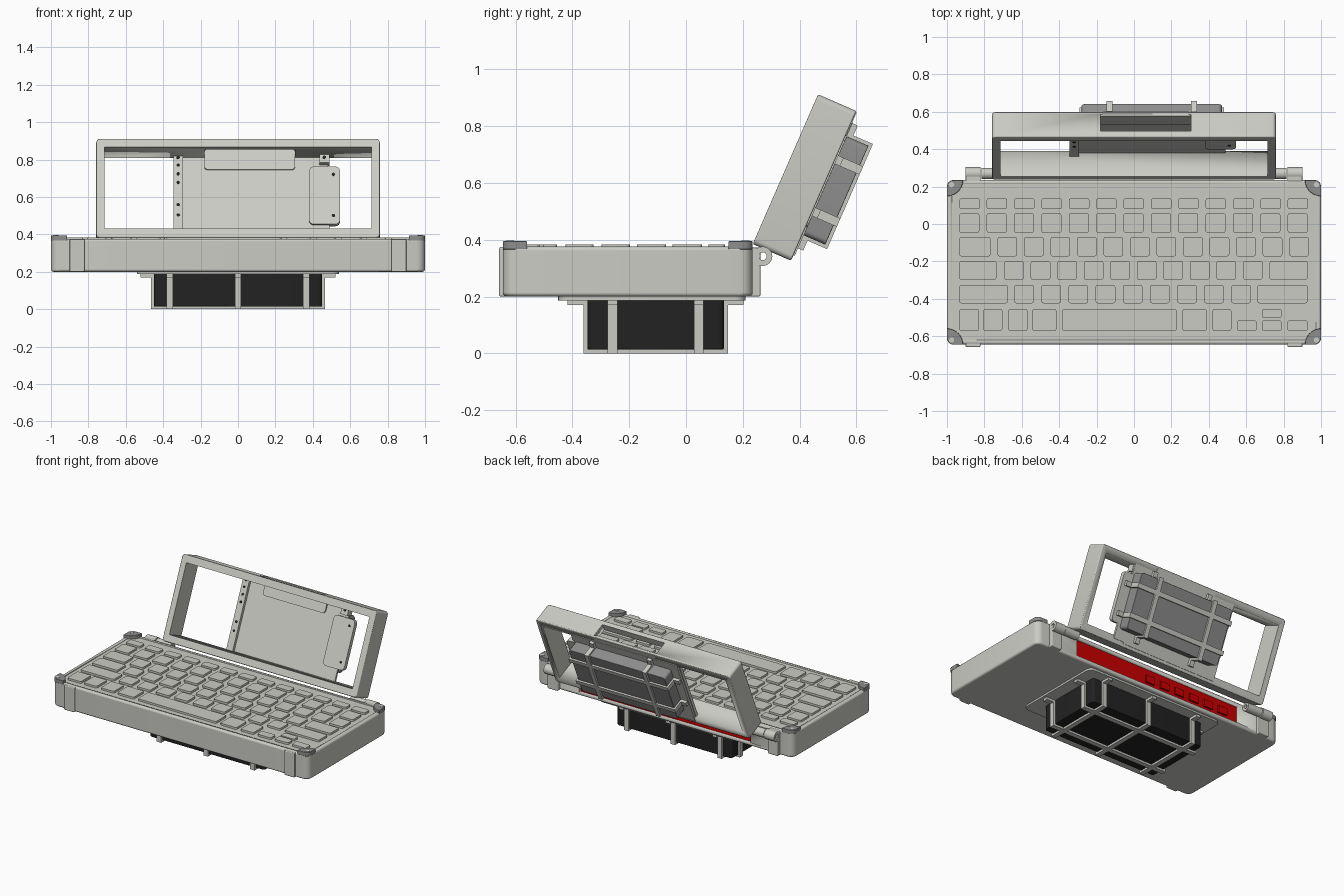
import bpy, bmesh, math
from mathutils import Matrix, Vector

if "Cube" in bpy.data.objects:
    bpy.data.objects.remove(bpy.data.objects["Cube"])


def material(name, rgb):
    m = bpy.data.materials.new(name)
    m.diffuse_color = (*rgb, 1)
    m.use_nodes = True
    m.node_tree.nodes["Principled BSDF"].inputs["Base Color"].default_value = m.diffuse_color
    return m


LIGHT = material("light grey", (0.60, 0.60, 0.56))
MID = material("mid grey", (0.27, 0.27, 0.27))
BLACK = material("black", (0.016, 0.016, 0.016))
RED = material("red", (0.60, 0.0, 0.0))

I = Matrix.Identity(4)
# screen frame space: x across, y through the thickness, z up the slope
SCREEN = Matrix.Translation((0, 0.235, 0.385)) @ Matrix.Rotation(-0.4115, 4, 'X')
# cage spaces: z points out from the mounting surface
UNDER = Matrix.Translation((0, -0.107, 0.19)) @ Matrix.Rotation(math.pi, 4, 'X')
BEHIND = SCREEN @ Matrix.Translation((0.095, 0.152, 0.29)) @ Matrix.Rotation(-math.pi / 2, 4, 'X')


def finish(name, bm, mat, mx=I, edge=0):
    bmesh.ops.recalc_face_normals(bm, faces=bm.faces)
    me = bpy.data.meshes.new(name)
    bm.to_mesh(me)
    bm.free()
    me.materials.append(mat)
    ob = bpy.data.objects.new(name, me)
    bpy.context.collection.objects.link(ob)
    ob.matrix_world = mx
    bpy.context.view_layer.objects.active = ob
    ob.select_set(True)
    bpy.ops.object.shade_smooth_by_angle(angle=math.radians(32))
    ob.select_set(False)
    if edge:
        b = ob.modifiers.new("edge", 'BEVEL')
        b.width, b.segments, b.limit_method = edge, 3, 'ANGLE'
        b.angle_limit = math.radians(40)
        b.harden_normals = True
    return ob


def boxes(name, spans, mat, mx=I, r=0, axis=2, edge=0):
    """Boxes given as (x0, x1, y0, y1, z0, z1); r rounds the edges along one axis."""
    bm = bmesh.new()
    for x0, x1, y0, y1, z0, z1 in spans:
        t = Matrix.Translation(((x0 + x1) / 2, (y0 + y1) / 2, (z0 + z1) / 2))
        bmesh.ops.create_cube(bm, size=1, matrix=t @ Matrix.Diagonal((x1 - x0, y1 - y0, z1 - z0, 1)))
    if r:
        es = [e for e in bm.edges
              if abs((e.verts[0].co - e.verts[1].co).normalized()[axis]) > 0.99]
        bmesh.ops.bevel(bm, geom=es, offset=r, segments=5, profile=0.5, affect='EDGES')
    return finish(name, bm, mat, mx, edge)


def cut(ob, name, span, mx=I, r=0, axis=2):
    c = boxes(name, [span], LIGHT, mx, r, axis)
    c.hide_render = True
    c.hide_viewport = True
    m = ob.modifiers.new(name, 'BOOLEAN')
    m.object, m.operation, m.solver = c, 'DIFFERENCE', 'EXACT'


def discs(name, points, radius, depth, mat, mx=I, n=16):
    bm = bmesh.new()
    for p in points:
        bmesh.ops.create_cone(bm, cap_ends=True, segments=n, radius1=radius, radius2=radius,
                              depth=depth, matrix=Matrix.Translation(p))
    return finish(name, bm, mat, mx)


def tube(name, x0, x1, y, z, ro, ri, mat, n=24):
    bm = bmesh.new()
    rings = [[bm.verts.new((x, y + r * math.cos(2 * math.pi * i / n), z + r * math.sin(2 * math.pi * i / n)))
              for i in range(n)] for x, r in ((x0, ro), (x1, ro), (x1, ri), (x0, ri))]
    for k in range(4):
        a, b = rings[k], rings[(k + 1) % 4]
        for i in range(n):
            bm.faces.new((a[i], a[(i + 1) % n], b[(i + 1) % n], b[i]))
    return finish(name, bm, mat)


# --- keyboard body with a shallow deck and an opening at the back
body = boxes("keyboard_body", [(-1, 1, -0.645, 0.235, 0.2, 0.376)], LIGHT, r=0.045, edge=0.014)
cut(body, "deck_cutter", (-0.972, 0.972, -0.62, 0.213, 0.37, 0.42), r=0.02)
cut(body, "port_cutter", (-0.67, 0.67, 0.21, 0.3, 0.225, 0.348))
boxes("port_board", [(-0.665, 0.665, 0.205, 0.22, 0.225, 0.347)], RED)
boxes("port_sockets", [(x, x + 0.07, 0.215, 0.232, 0.25, 0.3)
                       for x in (-0.58, -0.46, -0.34, -0.22, -0.1, 0.02)], RED)
for s in (-1, 1):
    a, b = sorted((s * 0.82, s * 0.9))
    boxes("front_clip", [(a, b, -0.658, -0.62, 0.2, 0.374)], LIGHT, edge=0.006)

# --- keys: each row is (y0, y1, list of x spans)
def even(start, count, pitch, width):
    return [(start + i * pitch, start + i * pitch + width) for i in range(count)]

rows = [
    (0.08, 0.137, even(-0.934, 13, 0.1463, 0.11)),
    (-0.047, 0.057, even(-0.934, 13, 0.1463, 0.107)),
    (-0.173, -0.07, [(-0.934, -0.767)] + even(-0.73, 12, 0.1418, 0.105)),
    (-0.298, -0.198, [(-0.934, -0.736), (0.725, 0.928)] + even(-0.694, 10, 0.1418, 0.105)),
    (-0.424, -0.326, [(-0.934, -0.674), (0.66, 0.928)] + even(-0.64, 9, 0.145, 0.105)),
    (-0.572, -0.454, [(-0.934, -0.828), (-0.806, -0.704), (-0.672, -0.57), (-0.543, -0.415),
                      (-0.383, 0.228), (0.26, 0.388), (0.42, 0.52)]),
    (-0.572, -0.516, [(0.55, 0.656), (0.684, 0.79), (0.82, 0.928)]),
    (-0.503, -0.454, [(0.684, 0.79)]),
]
boxes("keys", [(x0, x1, y0, y1, 0.366, 0.384) for y0, y1, xs in rows for x0, x1 in xs],
      LIGHT, r=0.012)

# --- corner bumpers: quarter rounds with a rounded outer corner, and a screw in each
for sx in (-1, 1):
    for sy in (-1, 1):
        cx, cy = sx * 1.0, -0.205 + sy * 0.44
        pts = [(0.035 * (1 - math.cos(t)), 0.035 * (1 - math.sin(t)))
               for t in (i * math.pi / 10 for i in range(6))]
        pts += [(0.086 * math.cos(t), 0.086 * math.sin(t))
                for t in (i * math.pi / 20 for i in range(11))]
        bm = bmesh.new()
        f = bm.faces.new([bm.verts.new((cx - sx * u, cy - sy * v, 0.366)) for u, v in pts])
        top = bmesh.ops.extrude_face_region(bm, geom=[f])["geom"]
        bmesh.ops.translate(bm, vec=(0, 0, 0.029), verts=[g for g in top if isinstance(g, bmesh.types.BMVert)])
        finish("corner_bumper", bm, MID, edge=0.003)
        discs("bumper_screw", [(cx - sx * 0.025, cy - sy * 0.025, 0.394)], 0.014, 0.006, LIGHT)

# --- hinges
for s in (-1, 1):
    a, b = sorted((s * 0.82, s * 0.9))
    boxes("hinge_bracket", [(a, b, 0.22, 0.262, 0.2, 0.372)], LIGHT, edge=0.006)
    tube("hinge_knuckle", a, b, 0.27, 0.342, 0.034, 0.014, LIGHT)
    a, b = sorted((s * 0.7, s * 0.815))
    tube("screen_knuckle", a, b, 0.27, 0.342, 0.03, 0.014, LIGHT)

# --- screen frame with a window and a slot through the top rail
frame = boxes("screen_frame", [(-0.758, 0.758, 0, 0.147, 0, 0.575)], LIGHT, SCREEN, r=0.02, axis=1, edge=0.006)
cut(frame, "window_cutter", (-0.715, 0.715, -0.1, 0.3, 0.05, 0.525), SCREEN)
cut(frame, "slot_cutter", (-0.18, 0.305, 0.034, 0.136, 0.5, 0.7), SCREEN, 0.025, 1)

# --- mounting panel behind the window
boxes("mounting_panel", [(-0.34, 0.41, 0.136, 0.152, 0.02, 0.535)], LIGHT, SCREEN)
boxes("panel_tongue", [(-0.18, 0.305, 0.125, 0.15, 0.45, 0.57)], LIGHT, SCREEN, 0.02, 1)
boxes("panel_extension", [(0.38, 0.545, 0.122, 0.152, 0.13, 0.465)], LIGHT, SCREEN, 0.025, 1)
boxes("panel_strip", [(-0.345, -0.295, 0.115, 0.137, 0.04, 0.53)], LIGHT, SCREEN)
boxes("panel_tab", [(0.435, 0.49, 0.1, 0.15, 0.48, 0.53), (0.405, 0.48, 0.136, 0.152, 0.46, 0.535),
                    (0.405, 0.49, 0.136, 0.152, 0.03, 0.15)], LIGHT, SCREEN)
turn = Matrix.Rotation(math.pi / 2, 4, 'X')
discs("strip_holes", [(-0.32, z, -0.115) for z in (0.18, 0.24, 0.37, 0.42, 0.47, 0.515)],
      0.009, 0.003, BLACK, SCREEN @ turn)
discs("panel_holes", [(0.51, 0.18, -0.122), (0.51, 0.42, -0.122), (0.462, 0.51, -0.1)],
      0.009, 0.003, BLACK, SCREEN @ turn)


# --- battery cages: a block held by straps that fold down both sides into foot tabs
def cage(name, mx, hx, hy, h, mat, along_y, along_x, w, t, foot):
    boxes(name + "_block", [(-hx, hx, -hy, hy, 0, h)], mat, mx, r=0.02, edge=0.004)
    spans = []
    for c in along_y:
        spans.append((c - w, c + w, -hy - t, hy + t, h, h + t))
        for s in (-1, 1):
            side = sorted((s * hy, s * (hy + t)))
            tab = sorted((s * hy, s * (hy + foot)))
            spans += [(c - w, c + w, *side, 0, h + t), (c - w, c + w, *tab, 0, 0.02)]
    for c in along_x:
        spans.append((-hx - t, hx + t, c - w, c + w, h, h + t))
        for s in (-1, 1):
            side = sorted((s * hx, s * (hx + t)))
            tab = sorted((s * hx, s * (hx + foot)))
            spans += [(*side, c - w, c + w, 0, h + t), (*tab, c - w, c + w, 0, 0.02)]
    boxes(name + "_straps", spans, LIGHT, mx)


boxes("underside_plate", [(-0.54, 0.54, -0.45, 0.21, 0.187, 0.205)], LIGHT, r=0.04)
cage("under_battery", UNDER, 0.45, 0.24, 0.176, BLACK, (-0.365, 0, 0.365), (-0.152, 0.152), 0.017, 0.014, 0.07)
cage("screen_battery", BEHIND, 0.375, 0.19, 0.083, MID, (-0.225, 0.225), (-0.1, 0.1), 0.016, 0.012, 0.05)
